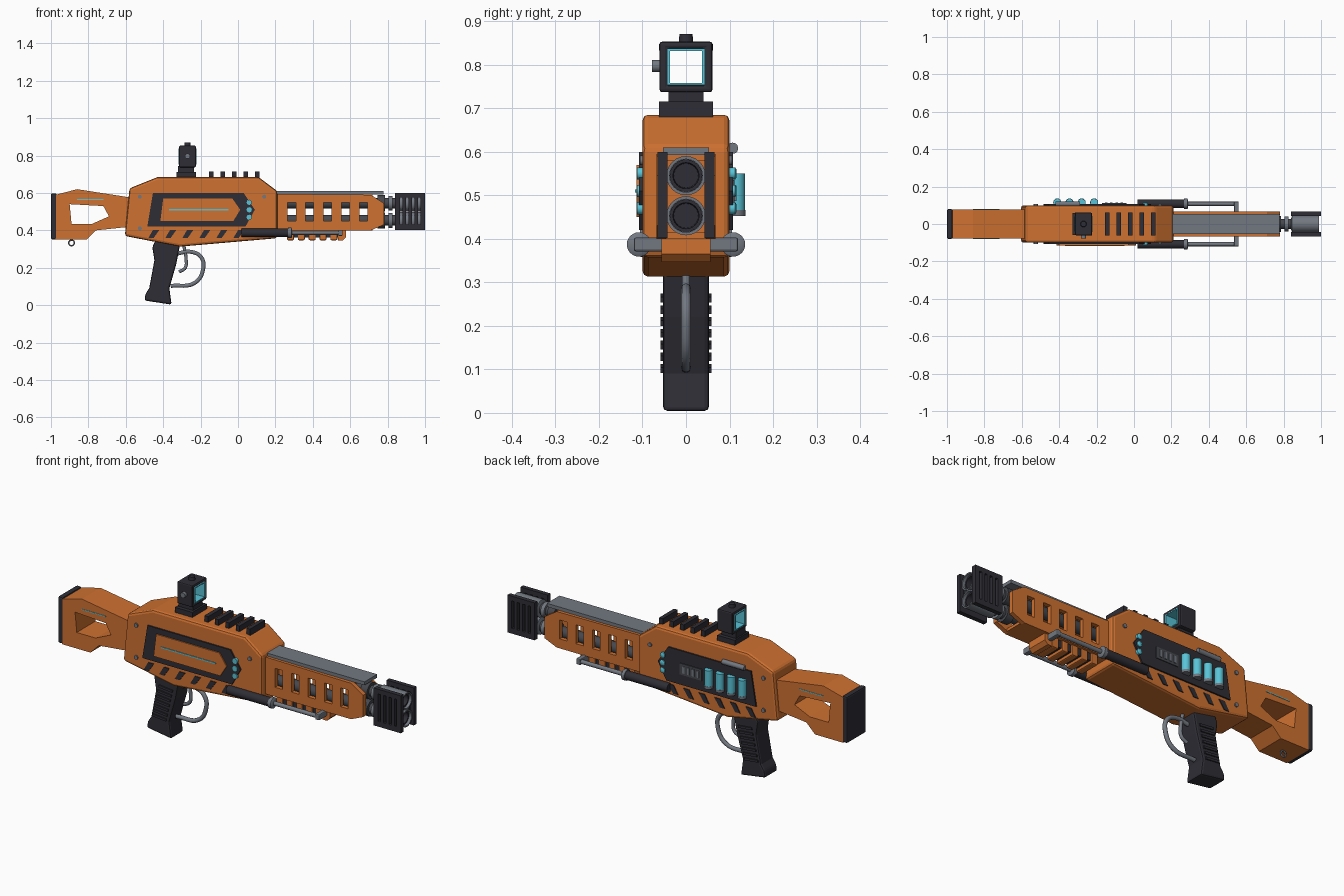
import bpy, bmesh, math
from mathutils import Vector

if "Cube" in bpy.data.objects:
    bpy.data.objects.remove(bpy.data.objects["Cube"])


def material(name, rgb):
    m = bpy.data.materials.new(name)
    m.diffuse_color = (*rgb, 1)
    m.use_nodes = True
    m.node_tree.nodes["Principled BSDF"].inputs["Base Color"].default_value = m.diffuse_color
    return m


ORANGE = material("burnt orange", (0.62, 0.165, 0.03))
DARK = material("charcoal", (0.027, 0.027, 0.036))
GREY = material("steel grey", (0.17, 0.19, 0.22))
GUN = material("gunmetal", (0.06, 0.064, 0.075))
CYAN = material("cyan", (0.10, 0.55, 0.68))


def finish(name, mesh, mat, bevel=0, smooth=False):
    ob = bpy.data.objects.new(name, mesh)
    bpy.context.collection.objects.link(ob)
    mesh.materials.clear()
    mesh.materials.append(mat)
    if bevel:
        b = ob.modifiers.new("bevel", 'BEVEL')
        b.width, b.segments, b.limit_method, b.angle_limit = bevel, 2, 'ANGLE', math.radians(25)
    if smooth:
        bpy.ops.object.select_all(action='DESELECT')
        ob.select_set(True)
        bpy.context.view_layer.objects.active = ob
        bpy.ops.object.shade_smooth_by_angle(angle=math.radians(40))
    return ob


def curve_mesh(curve):
    tmp = bpy.data.objects.new("tmp", curve)
    bpy.context.collection.objects.link(tmp)
    dg = bpy.context.evaluated_depsgraph_get()
    mesh = bpy.data.meshes.new_from_object(tmp.evaluated_get(dg))
    bpy.data.objects.remove(tmp)
    return mesh


def prism(name, loops, y0, y1, mat, bevel=0):
    """Side profile in x,z (first loop outside, the rest holes) between two y values."""
    cu = bpy.data.curves.new(name, 'CURVE')
    cu.dimensions, cu.fill_mode, cu.extrude = '2D', 'BOTH', abs(y1 - y0) / 2
    for pts in loops:
        sp = cu.splines.new('POLY')
        sp.points.add(len(pts) - 1)
        for p, (x, z) in zip(sp.points, pts):
            p.co = (x, z, 0, 1)
        sp.use_cyclic_u = True
    mesh = curve_mesh(cu)
    bm = bmesh.new()
    bm.from_mesh(mesh)
    for v in bm.verts:
        x, z, d = v.co
        v.co = (x, (y0 + y1) / 2 - d, z)
    bmesh.ops.remove_doubles(bm, verts=bm.verts, dist=1e-5)
    bmesh.ops.dissolve_limit(bm, angle_limit=0.01, verts=bm.verts, edges=bm.edges)
    bmesh.ops.recalc_face_normals(bm, faces=bm.faces)
    for f in bm.faces:
        f.smooth = False
    bm.to_mesh(mesh)
    bm.free()
    return finish(name, mesh, mat, bevel)


def rect(x0, x1, z0, z1):
    return [(x0, z0), (x1, z0), (x1, z1), (x0, z1)]


def box(name, x0, x1, y0, y1, z0, z1, mat, bevel=0):
    return prism(name, [rect(x0, x1, z0, z1)], y0, y1, mat, bevel)


def lathe(name, profile, centre, axis, mat, n=24):
    """Round part: (distance, radius) steps along one axis."""
    k = 'xyz'.index(axis)
    bm = bmesh.new()
    rings = []
    for t, r in profile:
        ring = []
        for i in range(n):
            a = 2 * math.pi * i / n
            co = Vector(centre)
            co[k] += t
            co[(k + 1) % 3] += r * math.cos(a)
            co[(k + 2) % 3] += r * math.sin(a)
            ring.append(bm.verts.new(co))
        rings.append(ring)
    for a, b in zip(rings, rings[1:]):
        for i in range(n):
            bm.faces.new((a[i], a[(i + 1) % n], b[(i + 1) % n], b[i]))
    bm.faces.new(rings[0])
    bm.faces.new(rings[-1])
    bmesh.ops.recalc_face_normals(bm, faces=bm.faces)
    mesh = bpy.data.meshes.new(name)
    bm.to_mesh(mesh)
    bm.free()
    return finish(name, mesh, mat, smooth=True)


def wire(name, pts, r, mat, cyclic=False):
    cu = bpy.data.curves.new(name, 'CURVE')
    cu.dimensions, cu.bevel_depth, cu.bevel_resolution, cu.resolution_u = '3D', r, 3, 6
    cu.use_fill_caps = True
    sp = cu.splines.new('BEZIER')
    sp.bezier_points.add(len(pts) - 1)
    for p, co in zip(sp.bezier_points, pts):
        p.co = co
        p.handle_left_type = p.handle_right_type = 'AUTO'
    sp.use_cyclic_u = cyclic
    return finish(name, curve_mesh(cu), mat, smooth=True)


# Stock with a cut-out, butt pad and sling ring
prism("stock", [[(-.975, .59), (-.86, .62), (-.57, .575), (-.57, .42), (-.76, .40), (-.81, .35), (-.975, .35)],
                [(-.90, .54), (-.72, .53), (-.69, .475), (-.78, .435), (-.89, .435)]], -.078, .078, ORANGE)
box("butt_pad", -1, -.97, -.08, .08, .352, .598, DARK, .008)
wire("sling_ring", [(-.89 + .015 * math.cos(a), 0, .333 + .015 * math.sin(a))
                    for a in (0, math.pi / 2, math.pi, 3 * math.pi / 2)], .004, GREY, True)

# Receiver
prism("receiver", [[(-.58, .625), (-.43, .685), (.11, .685), (.21, .61), (.21, .358), (-.31, .313), (-.605, .37)]],
      -.1, .1, ORANGE, .013)

PANEL = [(-.455, .60), (.03, .60), (.09, .51), (.04, .42), (-.485, .42)]
for s, side in ((-1, "front"), (1, "back")):
    # Side panel, hazard stripes, bolts and lamps
    prism(side + "_panel", [PANEL], s * .099, s * .108, DARK)
    for i in range(6):
        x = -.48 + i * .091
        prism(side + "_stripe", [[(x, .358), (x + .028, .358), (x + .06, .403), (x + .026, .403)]],
              s * .099, s * .104, DARK)
    for x, z in ((-.525, .58), (-.525, .41), (.14, .58)):
        lathe(side + "_bolt", [(-.006, .011), (.006, .011)], (x, s * .1, z), 'y', GREY, 12)
    for z in (.55, .51, .47):
        lathe(side + "_lamp", [(-.008, .014), (.008, .014), (.011, .009)], (.06, s * .105, z), 'y', CYAN, 12)
    box(side + "_stock_light", -.86, -.72, s * .077, s * .08, .563, .568, CYAN)

    # Handguard side plate with five slots
    slots = [rect(x - .022, x + .022, .45, .55) for x in (.287, .383, .479, .575, .671)]
    prism(side + "_handguard", [[(.2, .595), (.71, .59), (.78, .545), (.78, .43), (.71, .40), (.2, .40)]] + slots,
          s * .045, s * .068, ORANGE)

    # Pump rods
    lathe(side + "_rod_sleeve", [(.02, .023), (.27, .023)], (0, s * .108, .387), 'x', DARK)
    lathe(side + "_rod_collar", [(.268, .028), (.285, .028), (.29, .02)], (0, s * .108, .387), 'x', GREY)
    lathe(side + "_rod", [(.28, .011), (.55, .011)], (0, s * .108, .387), 'x', GREY, 12)
    box(side + "_rod_link", .535, .56, s * .045, s * .12, .371, .403, GREY, .005)

    # Muzzle shroud plate with slots
    prism(side + "_muzzle_plate", [rect(.84, 1, .402, .6)] +
          [rect(x, x + .014, .43, .575) for x in (.866, .898, .930, .962)], s * .043, s * .066, DARK)

    # Grip ridges
    for i in range(7):
        z = .10 + i * .027
        x = -.462 + i * .006
        prism(side + "_grip_ridge", [[(x, z), (x + .08, z - .008), (x + .082, z + .004), (x + .002, z + .012)]],
              s * .05, s * .059, DARK)

# Front panel inlay
prism("panel_inlay", [[(-.40, .57), (-.03, .57), (.012, .51), (-.025, .45), (-.415, .45)]], -.107, -.114, ORANGE)
box("inlay_light", -.37, -.05, -.1135, -.117, .506, .513, CYAN)

# Back panel shells, bar and counter
for x in (-.41, -.345, -.28, -.213):
    lathe("shell", [(.465, .021), (.55, .021)], (x, .115, 0), 'z', CYAN, 16)
    lathe("shell_base", [(.452, .022), (.466, .022)], (x, .115, 0), 'z', GREY, 16)
lathe("shell_bar", [(-.42, .013), (-.29, .013)], (0, .107, .608), 'x', GREY, 12)
box("counter", -.17, -.04, .107, .112, .475, .535, GUN)
for i in range(4):
    box("counter_bar", -.155 + i * .028, -.142 + i * .028, .111, .116, .487, .523, GREY)

# Handguard core plates and top rib
box("handguard_bottom", .2, .72, -.046, .046, .40, .415, ORANGE)
box("handguard_top", .2, .72, -.046, .046, .58, .592, ORANGE)
box("top_rib", .2, .778, -.053, .053, .592, .61, GREY)

# Twin barrels
for z in (.545, .453):
    lathe("barrel", [(.2, .028), (.85, .028)], (0, 0, z), 'x', GUN)
    lathe("barrel_collar", [(.745, .043), (.785, .043)], (0, 0, z), 'x', GUN)
    lathe("barrel_ring", [(.805, .04), (.825, .04)], (0, 0, z), 'x', GREY)
    lathe("muzzle_tube", [(.84, .03), (.845, .045), (.99, .045), (.99, .038), (.9, .038)], (0, 0, z), 'x', GREY)
    lathe("muzzle_bore", [(.9, .0375), (.975, .0375), (.975, .03), (.91, .028)], (0, 0, z), 'x', DARK)

# Pump grip
box("pump_core", .27, .56, -.048, .048, .362, .405, DARK)
for i in range(5):
    x = .262 + i * .058
    box("pump_rib", x, x + .037, -.056, .056, .347, .402, ORANGE, .006)
prism("pump_nose", [[(.535, .40), (.578, .40), (.578, .365), (.56, .347), (.535, .347)]], -.056, .056, ORANGE)

# Pistol grip, trigger and guard
prism("pistol_grip", [[(-.44, .35), (-.305, .35), (-.33, .22), (-.367, .09), (-.355, .003), (-.5, .025),
                       (-.495, .06), (-.475, .09), (-.447, .24), (-.458, .31)]], -.053, .053, DARK, .01)
wire("trigger_guard", [(-.33, 0, .275), (-.25, 0, .285), (-.196, 0, .255), (-.187, 0, .19), (-.23, 0, .12),
                       (-.36, 0, .103)], .011, GREY)
wire("trigger", [(-.29, 0, .32), (-.278, 0, .25), (-.282, 0, .20), (-.315, 0, .178)], .009, GREY)

# Top rail teeth
for i in range(5):
    x = -.143 + i * .0615
    box("rail_tooth", x - .011, x + .011, -.062, .062, .68, .715, DARK)

# Square sight: base, neck, window frame, cyan trim, knobs
box("sight_base", -.328, -.225, -.06, .06, .68, .712, DARK)
box("sight_neck", -.32, -.235, -.04, .04, .71, .745, DARK)


def frame(name, x0, x1, outer, inner, zc, mat, bevel=0):
    ob = prism(name, [rect(-outer, outer, -outer * .95, outer * .95),
                      rect(-inner, inner, -inner, inner)], x0, x1, mat, bevel)
    for v in ob.data.vertices:
        x, y, z = v.co
        v.co = (y, -x, z + zc)
    return ob


frame("sight_frame", -.315, -.225, .061, .042, .795, DARK, .006)
frame("sight_trim", -.318, -.222, .044, .037, .795, CYAN)
lathe("sight_side_knob", [(-.078, .014), (-.058, .014)], (-.27, 0, .797), 'y', GREY, 16)
lathe("sight_top_knob", [(.85, .017), (.87, .015)], (-.27, 0, 0), 'z', DARK, 12)
